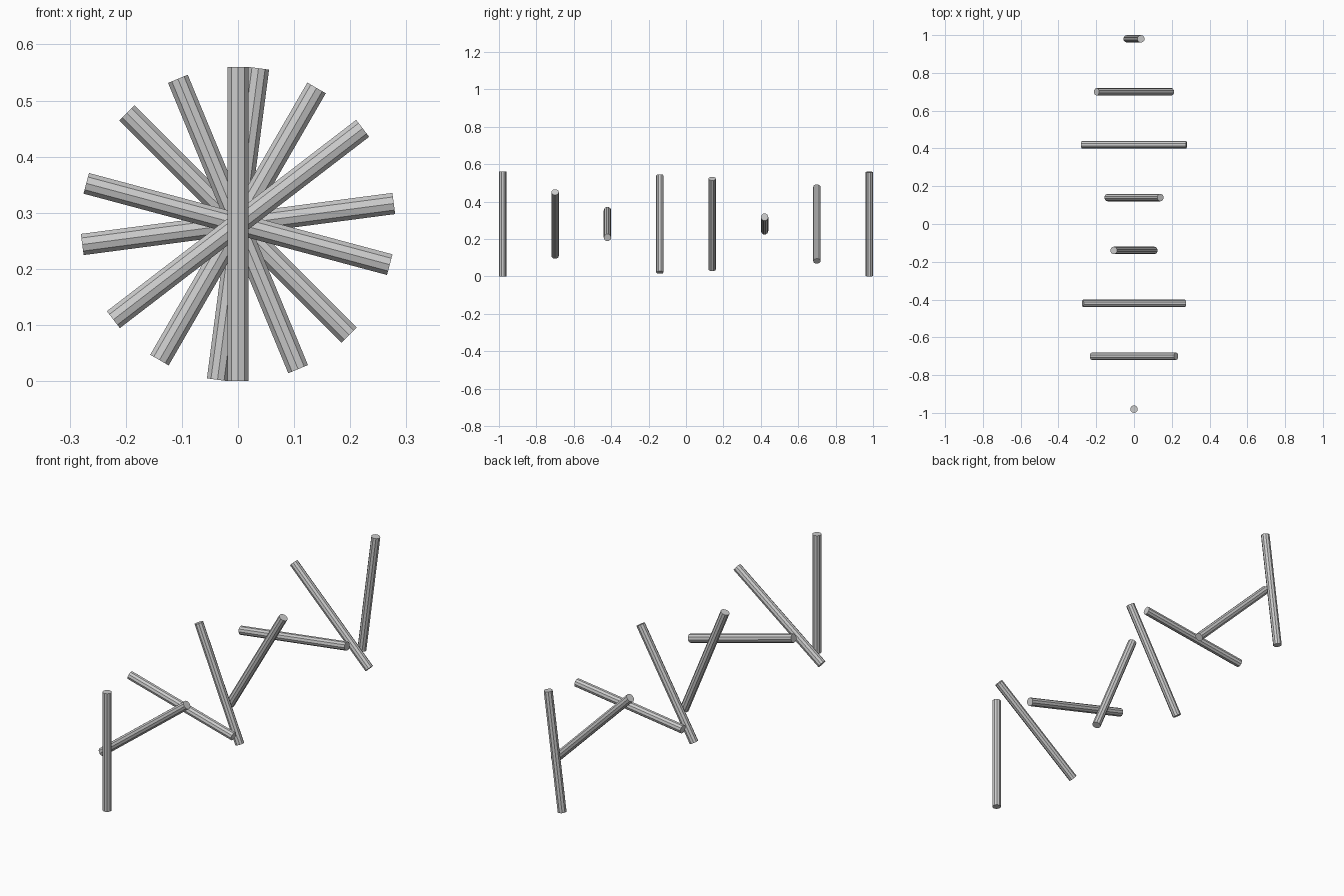
import bpy
import math

if "Cube" in bpy.data.objects:
    bpy.data.objects.remove(bpy.data.objects["Cube"])

COUNT = 8
LENGTH = 0.56
RADIUS = 0.02
SPACING = 0.28
TWIST = math.radians(52.5)

# Row of identical rods along y, each turned a further step about the row axis
for i in range(COUNT):
    y = (i - (COUNT - 1) / 2) * SPACING
    bpy.ops.mesh.primitive_cylinder_add(
        vertices=10, radius=RADIUS, depth=LENGTH,
        location=(0, y, LENGTH / 2), rotation=(0, i * TWIST, 0))
    bpy.context.object.name = f"rod_{i + 1}"
